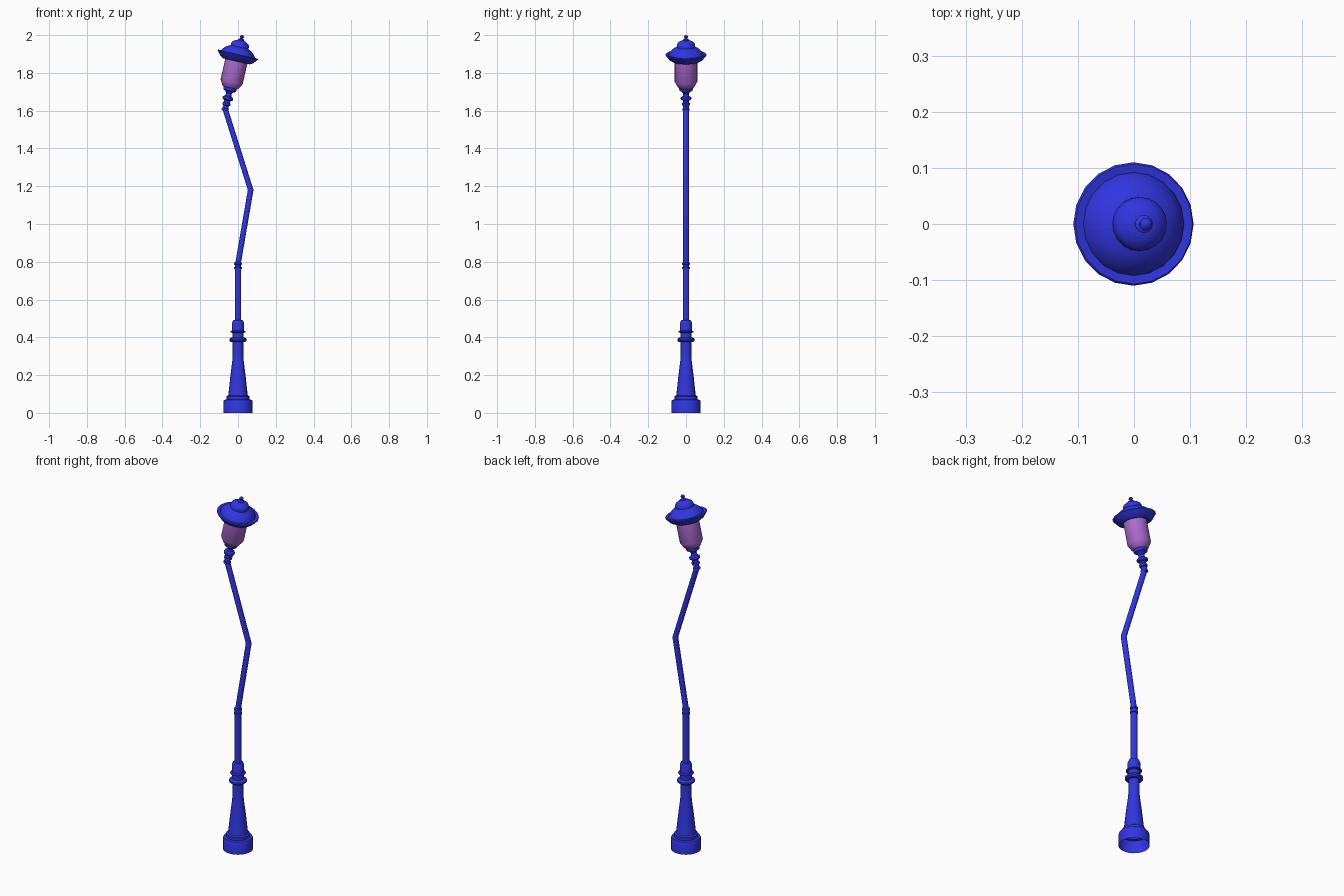
import bpy, bmesh, math
from mathutils import Matrix

SIDES = 20


def material(name, rgb):
    m = bpy.data.materials.new(name)
    m.diffuse_color = (*rgb, 1)
    return m


BLUE = material("blue_paint", (0.03, 0.036, 0.75))
GLASS = material("lilac_glass", (0.42, 0.15, 0.65))


def lathe(name, profile, mat, matrix=Matrix(), sides=SIDES, cap=False):
    """Rings of (radius, height[, x offset]) joined into a skin."""
    bm = bmesh.new()
    rings = []
    for r, z, *dx in profile:
        x0 = dx[0] if dx else 0
        rings.append([bm.verts.new((x0 + r * math.cos(a), r * math.sin(a), z))
                      for a in (2 * math.pi * i / sides for i in range(sides))])
    for lo, hi in zip(rings, rings[1:]):
        for i in range(sides):
            j = (i + 1) % sides
            bm.faces.new((lo[i], lo[j], hi[j], hi[i]))
    if cap:
        bm.faces.new(rings[-1])
    bm.transform(matrix)
    me = bpy.data.meshes.new(name)
    bm.to_mesh(me)
    bm.free()
    me.materials.append(mat)
    ob = bpy.data.objects.new(name, me)
    bpy.context.collection.objects.link(ob)
    bpy.context.view_layer.objects.active = ob
    ob.select_set(True)
    bpy.ops.object.shade_smooth_by_angle(angle=math.radians(30))
    ob.select_set(False)
    return ob


# Hollow stepped foot and tapering pedestal
lathe("pedestal", [
    (0.078, 0), (0.078, 0.060), (0.074, 0.069), (0.060, 0.071), (0.060, 0.088),
    (0.052, 0.093), (0.050, 0.105), (0.041, 0.19), (0.031, 0.27), (0.028, 0.30),
    (0.028, 0.374), (0.040, 0.376), (0.046, 0.382), (0.046, 0.391), (0.040, 0.397),
    (0.030, 0.399), (0.030, 0.424), (0.040, 0.427), (0.040, 0.432), (0.032, 0.436),
    (0.032, 0.475), (0.026, 0.490), (0.017, 0.492)], BLUE)

# Straight lower pole with two thin collars
collars = []
for z in (0.767, 0.790):
    collars += [(0.017, z - 0.006), (0.021, z - 0.004), (0.021, z + 0.004), (0.017, z + 0.006)]
lathe("lower_pole", [(0.017, 0.485)] + collars + [(0.014, 0.80)], BLUE)

# Crooked upper pole
lathe("bent_pole", [(0.015, 0.79, 0), (0.015, 1.18, 0.067), (0.015, 1.61, -0.068)], BLUE)

# The whole lantern leans along one axis
lean = Matrix.Translation((-0.068, 0, 1.605)) @ Matrix.Rotation(math.radians(13), 4, 'Y')

lathe("lantern_neck", [
    (0.010, -0.006), (0.019, -0.004), (0.019, 0.006), (0.015, 0.008), (0.015, 0.022),
    (0.021, 0.025), (0.021, 0.036), (0.017, 0.040), (0.017, 0.050), (0.027, 0.055),
    (0.029, 0.061), (0.027, 0.068), (0.017, 0.074), (0.015, 0.088), (0.022, 0.098),
    (0.034, 0.104), (0.036, 0.112), (0.036, 0.120), (0.020, 0.121)], BLUE, lean, cap=True)

lathe("lantern_glass", [
    (0.035, 0.118), (0.044, 0.124), (0.060, 0.152), (0.060, 0.285)], GLASS, lean)

# Brimmed hat, cap and finial
lathe("lantern_roof", [
    (0.058, 0.268), (0.072, 0.263), (0.090, 0.273), (0.110, 0.298), (0.107, 0.302),
    (0.092, 0.300), (0.090, 0.307), (0.075, 0.324), (0.060, 0.335), (0.048, 0.340),
    (0.048, 0.354), (0.043, 0.363), (0.030, 0.372), (0.016, 0.377)], BLUE, lean, cap=True)
lathe("finial", [
    (0.015, 0.375), (0.016, 0.381), (0.008, 0.386), (0.007, 0.390), (0.011, 0.394),
    (0.011, 0.398), (0.006, 0.403), (0.002, 0.405)], BLUE, lean, cap=True)
